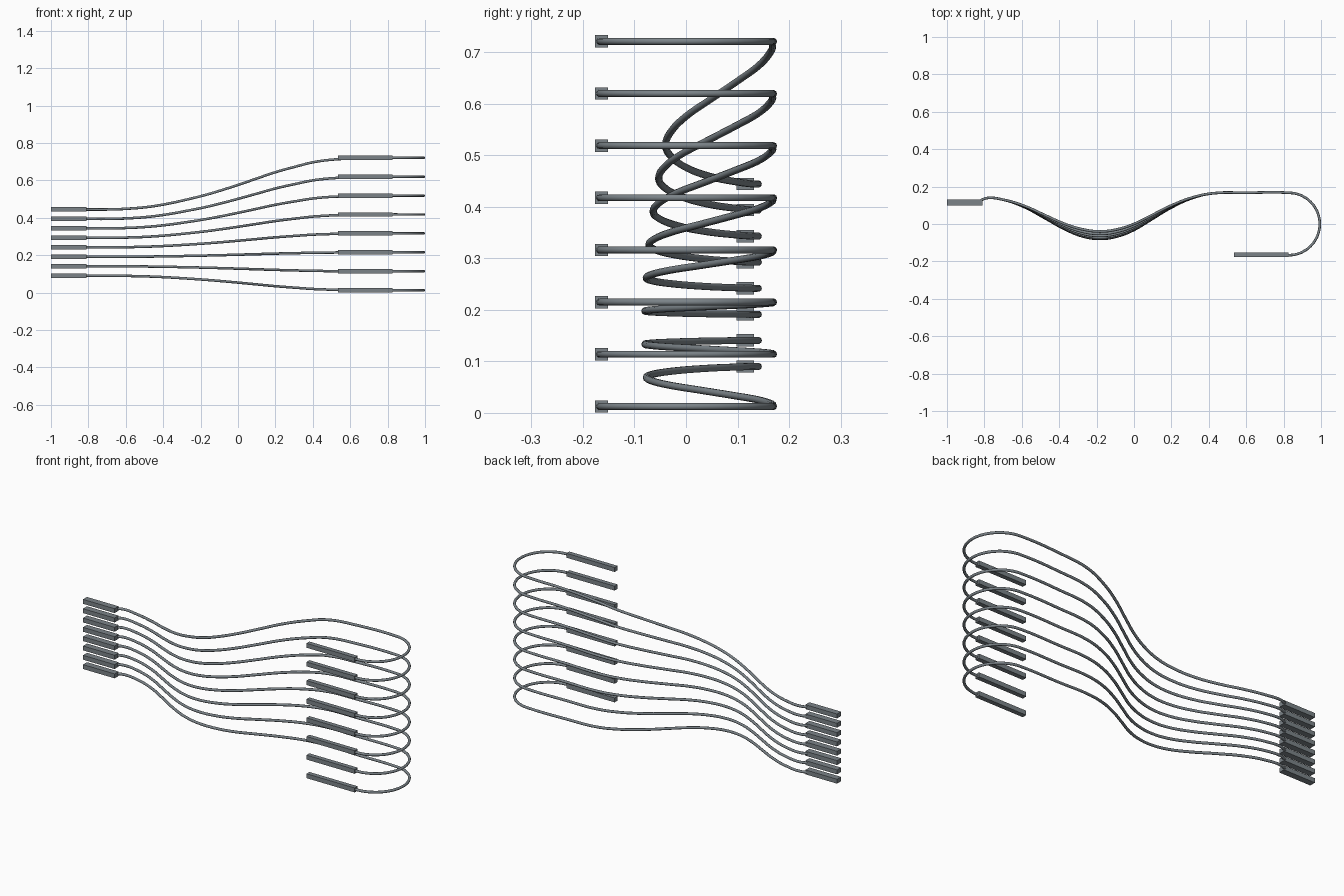
import bpy, math

if "Cube" in bpy.data.objects:
    bpy.data.objects.remove(bpy.data.objects["Cube"])

COUNT = 8
WIRE_R = 0.007
TURN_R = 0.167          # radius of the U-turn
TURN_X = 0.826          # centre of the U-turn

metal = bpy.data.materials.new("blue_grey_metal")
metal.diffuse_color = (0.20, 0.23, 0.25, 1)
metal.use_nodes = True
metal.node_tree.nodes["Principled BSDF"].inputs["Base Color"].default_value = metal.diffuse_color

# x, y, vertical progress (0 = left terminal, 1 = right terminal), share of dip change
PROFILE = [
    (0.60, 0.167, 0.985, 0.0),
    (0.42, 0.164, 0.925, 0.0),
    (0.31, 0.138, 0.83, 0.08),
    (0.20, 0.088, 0.72, 0.28),
    (0.09, 0.022, 0.585, 0.55),
    (0.00, -0.032, 0.475, 0.8),
    (-0.09, -0.067, 0.37, 0.95),
    (-0.18, -0.080, 0.275, 1.0),
    (-0.27, -0.068, 0.195, 0.95),
    (-0.37, -0.028, 0.115, 0.7),
    (-0.48, 0.033, 0.05, 0.4),
    (-0.59, 0.092, 0.015, 0.15),
    (-0.70, 0.130, 0.0, 0.0),
    (-0.785, 0.139, 0.0, 0.0),
    (-0.82, 0.127, 0.0, 0.0),
]


def box(name, centre, size):
    bpy.ops.mesh.primitive_cube_add(size=1, location=centre)
    ob = bpy.context.object
    ob.name = name
    ob.scale = size
    bpy.ops.object.transform_apply(location=False, rotation=False, scale=True)
    ob.data.materials.append(metal)


def tube(name, points):
    cu = bpy.data.curves.new(name, 'CURVE')
    cu.dimensions = '3D'
    cu.bevel_depth = WIRE_R
    cu.bevel_resolution = 3
    cu.use_fill_caps = True
    cu.resolution_u = 5
    sp = cu.splines.new('BEZIER')
    sp.bezier_points.add(len(points) - 1)
    for bp, p in zip(sp.bezier_points, points):
        bp.co = p
        bp.handle_left_type = bp.handle_right_type = 'AUTO'
    ob = bpy.data.objects.new(name, cu)
    bpy.context.collection.objects.link(ob)
    cu.materials.append(metal)
    bpy.ops.object.select_all(action='DESELECT')
    ob.select_set(True)
    bpy.context.view_layer.objects.active = ob
    bpy.ops.object.convert(target='MESH')
    bpy.ops.object.shade_smooth_by_angle(angle=math.radians(50))


for i in range(COUNT):
    z_right = 0.0125 + 0.1012 * i
    z_left = 0.09 + 0.0506 * i
    dz = z_right - z_left
    lift = 0.04 * (dz / 0.275) ** 2     # steeper wires sag less

    # terminals at both ends
    box(f"right_terminal_{i + 1}", (0.68, -0.164, z_right), (0.29, 0.025, 0.024))
    box(f"left_terminal_{i + 1}", (-0.905, 0.115, z_left), (0.19, 0.034, 0.024))

    # wire: out of the right terminal, round the U-turn, then the long wave
    path = [(0.80, -TURN_R, z_right)]
    for k in range(13):
        a = -math.pi / 2 + math.pi * k / 12
        path.append((TURN_X + TURN_R * math.cos(a), TURN_R * math.sin(a), z_right))
    path += [(x, y + lift * w, z_left + dz * t) for x, y, t, w in PROFILE]
    tube(f"wire_{i + 1}", path)
